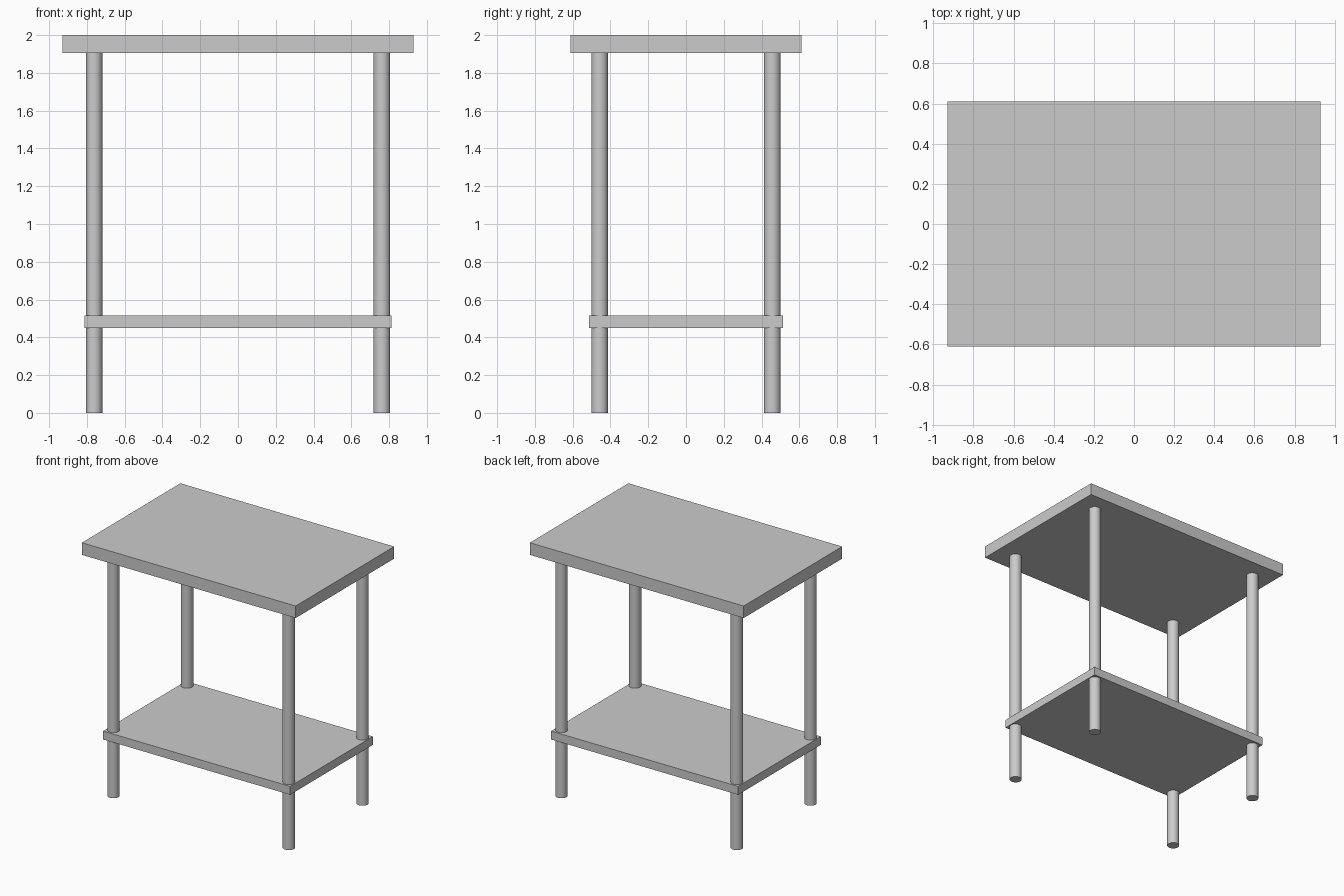
import bpy
import math

if "Cube" in bpy.data.objects:
    bpy.data.objects.remove(bpy.data.objects["Cube"])


def slab(name, width, depth, z0, z1):
    bpy.ops.mesh.primitive_cube_add(size=1, location=(0, 0, (z0 + z1) / 2))
    ob = bpy.context.object
    ob.name = name
    ob.scale = (width, depth, z1 - z0)
    bpy.ops.object.transform_apply(location=False, rotation=False, scale=True)
    return ob


def leg(name, x, y, radius, height):
    bpy.ops.mesh.primitive_cylinder_add(vertices=32, radius=radius, depth=height,
                                        location=(x, y, height / 2))
    ob = bpy.context.object
    ob.name = name
    bpy.ops.object.shade_smooth_by_angle(angle=math.radians(30))
    return ob


# Table top and lower shelf
slab("table_top", 1.857, 1.222, 1.905, 2.0)
slab("lower_shelf", 1.624, 1.026, 0.449, 0.515)

# Four round legs running from the floor to the underside of the top
for side, x in (("left", -0.762), ("right", 0.762)):
    for end, y in (("front", -0.457), ("back", 0.457)):
        leg(f"{end}_{side}_leg", x, y, 0.044, 1.905)
